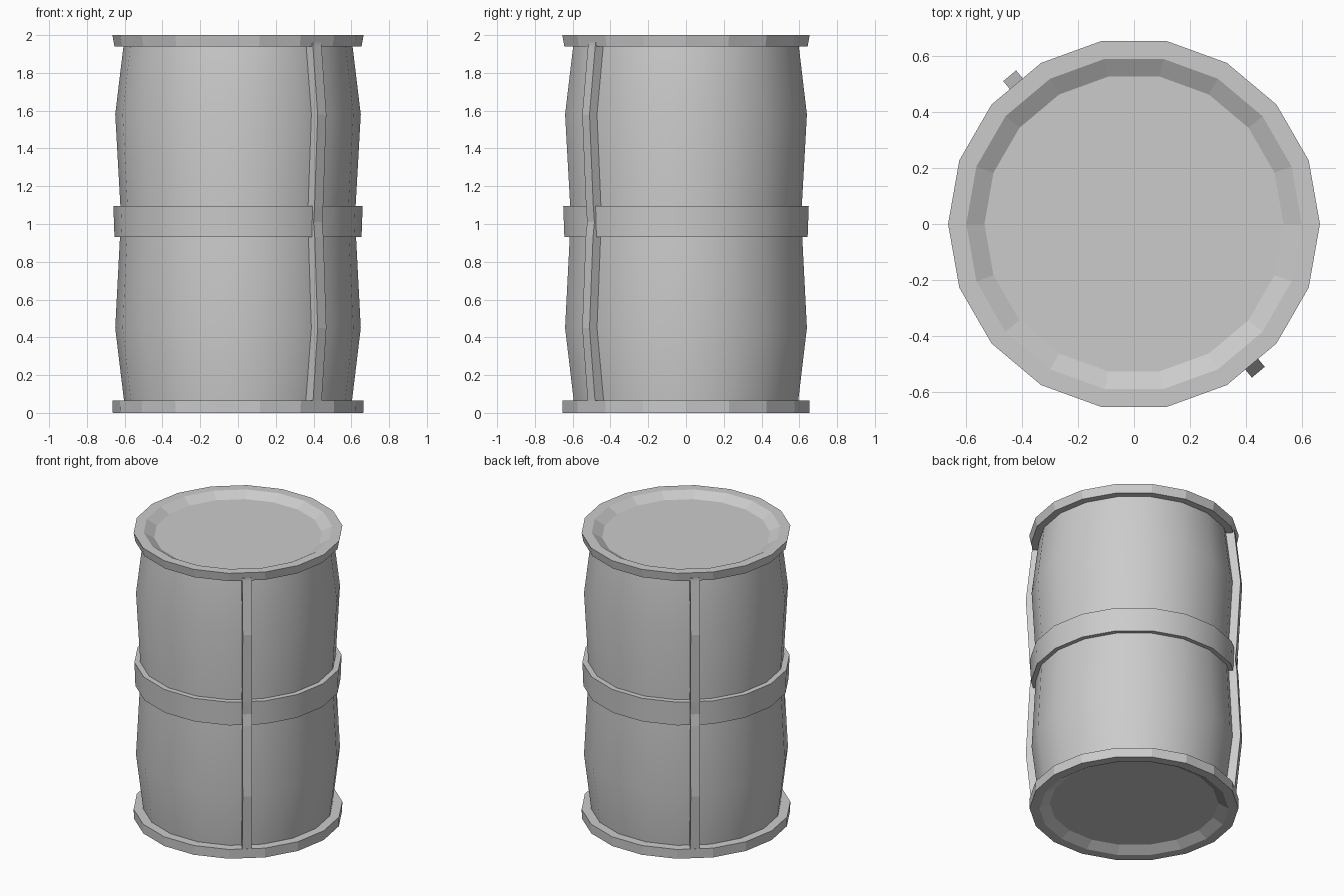
import bpy, bmesh, math

if "Cube" in bpy.data.objects:
    bpy.data.objects.remove(bpy.data.objects["Cube"])

SIDES = 18


def finish(name, bm, smooth=None):
    bmesh.ops.recalc_face_normals(bm, faces=bm.faces)
    me = bpy.data.meshes.new(name)
    bm.to_mesh(me)
    bm.free()
    ob = bpy.data.objects.new(name, me)
    bpy.context.collection.objects.link(ob)
    if smooth:
        bpy.ops.object.select_all(action='DESELECT')
        ob.select_set(True)
        bpy.context.view_layer.objects.active = ob
        bpy.ops.object.shade_smooth_by_angle(angle=math.radians(smooth))
    return ob


def lathe(name, profile, cap_last=False, smooth=None):
    bm = bmesh.new()
    rings = []
    for r, z in profile:
        rings.append([bm.verts.new((r * math.cos(2 * math.pi * i / SIDES),
                                    r * math.sin(2 * math.pi * i / SIDES), z))
                      for i in range(SIDES)])
    for a, b in zip(rings, rings[1:]):
        for i in range(SIDES):
            j = (i + 1) % SIDES
            bm.faces.new((a[i], a[j], b[j], b[i]))
    if cap_last:
        bm.faces.new(rings[-1])
    return finish(name, bm, smooth)


def seam_bar(name, angle, profile, width=0.06, inner=0.595):
    # outer edge follows the profile, inner edge is buried in the body
    bm = bmesh.new()
    c, s = math.cos(angle), math.sin(angle)
    pts = profile + [(inner, z) for _, z in reversed(profile)]
    left, right = [[bm.verts.new((r * c - o * s, r * s + o * c, z)) for r, z in pts]
                   for o in (-width / 2, width / 2)]
    n, m = len(pts), len(profile)
    for i in range(n):
        j = (i + 1) % n
        bm.faces.new((left[i], left[j], right[j], right[i]))
    for side in (left, right):
        for i in range(m - 1):
            bm.faces.new((side[i], side[i + 1], side[n - 2 - i], side[n - 1 - i]))
    return finish(name, bm)


# Bulging drum wall
lathe("drum_body", [(0.603, 0.06), (0.65, 0.45), (0.625, 0.93), (0.623, 1.1),
                    (0.65, 1.58), (0.606, 1.945)], smooth=30)

# Middle hoop
lathe("middle_band", [(0.622, 0.93), (0.654, 0.93), (0.66, 1.095), (0.62, 1.095)], smooth=30)

# End rims with recessed lids
lathe("top_rim_and_lid", [(0.604, 1.94), (0.654, 1.94), (0.665, 2.0), (0.6, 2.0),
                          (0.535, 1.962)], cap_last=True)
lathe("bottom_rim_and_base", [(0.602, 0.066), (0.665, 0.066), (0.663, 0.0), (0.6, 0.0),
                              (0.535, 0.038)], cap_last=True)

# Vertical seam bars on opposite sides
bar_profile = [(0.653, 0.04), (0.654, 0.066), (0.692, 0.45), (0.668, 0.93), (0.658, 1.01),
               (0.666, 1.095), (0.692, 1.58), (0.652, 1.945), (0.652, 1.96)]
for name, deg in (("front_seam_bar", -50), ("back_seam_bar", 130)):
    seam_bar(name, math.radians(deg), bar_profile)
